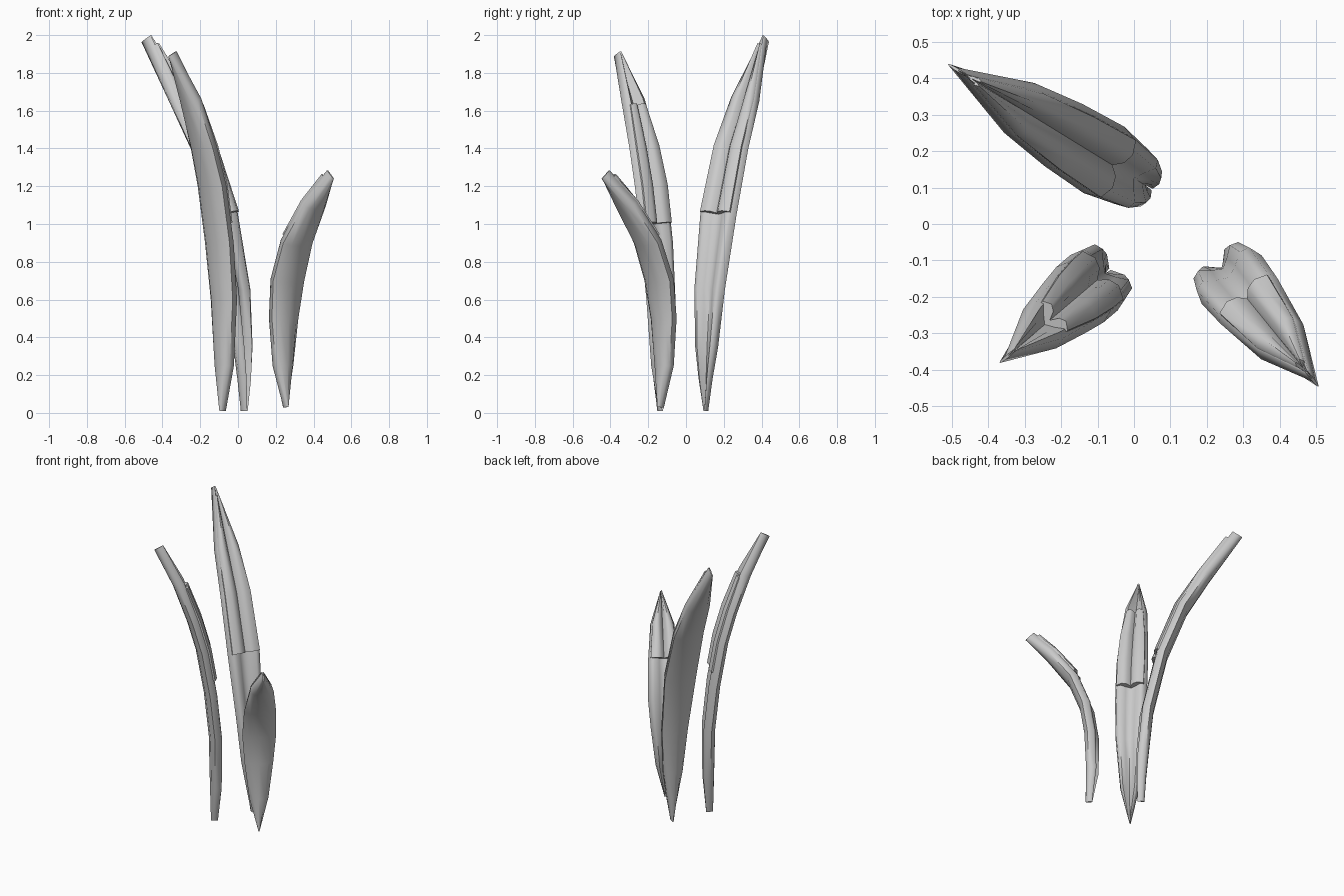
import bpy
import math
from mathutils import Vector

cube = bpy.data.objects.get("Cube")
if cube:
    bpy.data.objects.remove(cube, do_unlink=True)

grey = bpy.data.materials.new("plain grey")
grey.use_nodes = True
grey.diffuse_color = (0.6, 0.6, 0.6, 1)
grey.node_tree.nodes["Principled BSDF"].inputs["Base Color"].default_value = (0.6, 0.6, 0.6, 1)

# Cross-sections, right half: (share of half width, depth; minus is the inner side)
BLADE = [(0, -0.004), (0.3, -0.02), (0.62, -0.042), (0.88, -0.034), (1, 0.005), (0.62, 0.03), (0, 0.036)]
RIB = [(0, -0.024), (0.2, -0.05), (0.5, -0.06), (0.86, -0.045), (0.86, -0.015), (0, 0.01)]


def mirrored(half):
    return half + [(-w, d) for w, d in reversed(half[1:-1])]


def sample(path, z):
    # position, half width and depth scale of the leaf at a height
    for a, b in zip(path, path[1:]):
        if z <= b[0]:
            t = (z - a[0]) / (b[0] - a[0])
            return [p + (q - p) * t for p, q in zip(a, b)]
    return list(path[-1])


def loft(name, path, section, heading, offset):
    # sweep a section along a spine that leans outward along the heading
    out = Vector((heading[0], heading[1], 0)).normalized()
    side = Vector((-out.y, out.x, 0))
    pts = mirrored(section)
    n = len(pts)
    verts, faces = [], []
    for i, (z, r, half, depth) in enumerate(path):
        a, b = path[max(i - 1, 0)], path[min(i + 1, len(path) - 1)]
        tangent = Vector((b[1] - a[1], b[0] - a[0])).normalized()
        for w, d in pts:
            rr = r + d * depth * tangent.y
            zz = z - d * depth * tangent.x
            verts.append(out * rr + side * (offset + w * half) + Vector((0, 0, zz)))
    for i in range(len(path) - 1):
        for j in range(n):
            k = (j + 1) % n
            faces.append((i * n + j, i * n + k, i * n + n + k, i * n + n + j))
    faces.append(tuple(reversed(range(n))))
    faces.append(tuple(range(len(verts) - n, len(verts))))
    mesh = bpy.data.meshes.new(name)
    mesh.from_pydata(verts, [], faces)
    mesh.materials.append(grey)
    obj = bpy.data.objects.new(name, mesh)
    bpy.context.collection.objects.link(obj)
    bpy.ops.object.select_all(action='DESELECT')
    obj.select_set(True)
    bpy.context.view_layer.objects.active = obj
    bpy.ops.object.mode_set(mode='EDIT')
    bpy.ops.mesh.select_all(action='SELECT')
    bpy.ops.mesh.normals_make_consistent(inside=False)
    bpy.ops.object.mode_set(mode='OBJECT')
    bpy.ops.object.shade_smooth_by_angle(angle=math.radians(60))


def leaf(name, heading, offset, path, low, high):
    # a grooved blade with a raised inner layer on its upper half
    loft(name, path, BLADE, heading, offset)
    zs = [low] + [p[0] for p in path if low < p[0] < high] + [high]
    rib = [sample(path, z) for z in zs]
    rib[-1][2] *= 0.85
    loft(name + "_inner_layer", rib, RIB, heading, offset)


# Stations: height, outward distance, half width, depth scale
leaf("tall_leaf", (-0.852, 0.523), -0.107, [
    (0.01, 0.03, 0.004, 0.55), (0.18, 0.032, 0.036, 0.8), (0.35, 0.042, 0.064, 0.95), (0.65, 0.07, 0.088, 1),
    (1.05, 0.158, 0.107, 1), (1.4, 0.288, 0.1, 1), (1.65, 0.432, 0.08, 0.95), (1.98, 0.638, 0.004, 0.9),
], 1.05, 1.93)

leaf("middle_leaf", (-0.76, -0.645), 0.052, [
    (0.01, 0.154, 0.004, 0.55), (0.25, 0.148, 0.06, 0.9), (0.6, 0.152, 0.09, 1), (0.9, 0.183, 0.1, 1),
    (1.2, 0.234, 0.1, 1), (1.4, 0.29, 0.09, 1), (1.65, 0.38, 0.07, 0.95), (1.9, 0.503, 0.004, 0.8),
], 1.0, 1.62)

leaf("short_leaf", (0.63, -0.776), 0.112, [
    (0.03, 0.267, 0.004, 0.55), (0.25, 0.248, 0.06, 0.9), (0.5, 0.253, 0.09, 1), (0.7, 0.283, 0.106, 1),
    (0.9, 0.36, 0.1, 1), (1.1, 0.505, 0.075, 0.95), (1.26, 0.642, 0.004, 0.9),
], 0.92, 1.23)
